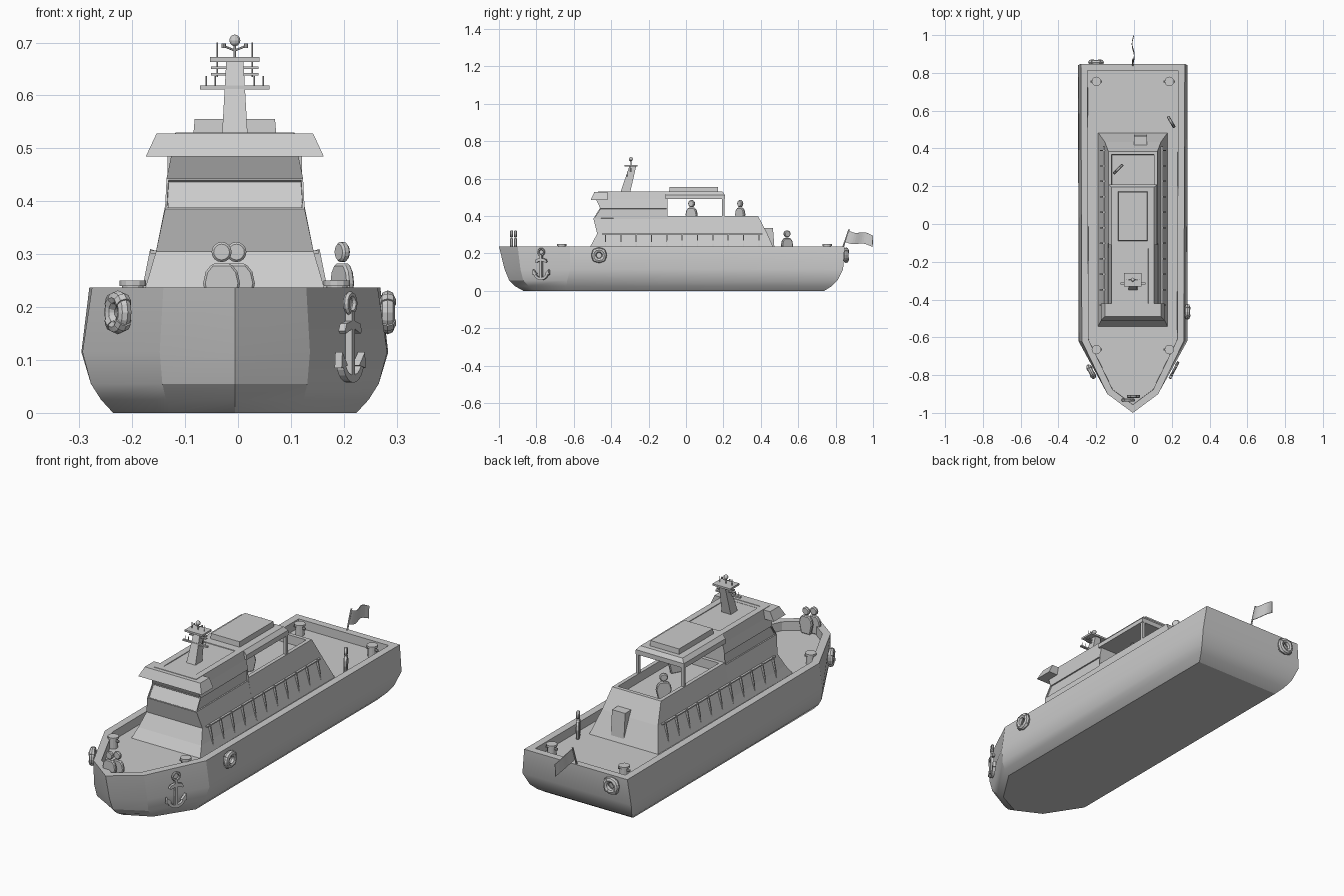
import bpy, bmesh, math
from mathutils import Matrix, Vector

if "Cube" in bpy.data.objects:
    bpy.data.objects.remove(bpy.data.objects["Cube"])

R = math.radians


def finish(name, bm, mat=Matrix()):
    bmesh.ops.recalc_face_normals(bm, faces=bm.faces)
    me = bpy.data.meshes.new(name)
    bm.to_mesh(me)
    bm.free()
    ob = bpy.data.objects.new(name, me)
    bpy.context.collection.objects.link(ob)
    ob.matrix_world = mat
    return ob


def loft_bm(rings):
    bm = bmesh.new()
    vs = [[bm.verts.new(p) for p in r] for r in rings]
    n = len(rings[0])
    for a, b in zip(vs, vs[1:]):
        for i in range(n):
            j = (i + 1) % n
            bm.faces.new((a[i], a[j], b[j], b[i]))
    bm.faces.new(vs[0][::-1])
    top = bm.faces.new(vs[-1])
    bmesh.ops.recalc_face_normals(bm, faces=bm.faces)
    return bm, top


def rect(z, x, y0, y1):
    return [(-x, y0, z), (x, y0, z), (x, y1, z), (-x, y1, z)]


def block(name, *secs):
    return finish(name, loft_bm([rect(*s) for s in secs])[0])


def sink(bm, face, rim, depth):
    bmesh.ops.inset_region(bm, faces=[face], thickness=rim, use_even_offset=True)
    bmesh.ops.inset_region(bm, faces=[face], thickness=0.001, depth=-depth)


def box(name, c, s, mat=Matrix()):
    bm = bmesh.new()
    bmesh.ops.create_cube(bm, size=1, matrix=Matrix.Translation(c) @ Matrix.Diagonal((*s, 1)))
    return finish(name, bm, mat)


def prism(name, pts, t, mat=Matrix()):
    return finish(name, loft_bm([[(x, y, z) for x, y in pts] for z in (-t / 2, t / 2)])[0], mat)


def rod(name, a, b, r, n=8, mat=Matrix()):
    a, b = Vector(a), Vector(b)
    bm = bmesh.new()
    rot = (b - a).to_track_quat('Z', 'Y').to_matrix().to_4x4()
    bmesh.ops.create_cone(bm, cap_ends=True, segments=n, radius1=r, radius2=r, depth=(b - a).length,
                          matrix=Matrix.Translation((a + b) / 2) @ rot)
    return finish(name, bm, mat)


def torus(name, R1, r, mat, n=16, m=8):
    bpy.ops.mesh.primitive_torus_add(major_radius=R1, minor_radius=r, major_segments=n, minor_segments=m)
    ob = bpy.context.object
    ob.name = name
    ob.matrix_world = mat
    return ob


def frame(pos, deg):
    # upright plane: local x along the surface, local y up, local z outward
    return Matrix.Translation(pos) @ Matrix.Rotation(R(deg), 4, 'Z') @ Matrix.Rotation(R(90), 4, 'X')


# hull with sunken deck: z, tip y, knee (x, y), shoulder (x, y), stern (x, y)
rings = []
for z, tip, kx, ky, sx, sy, tx, ty in [
        (0, -.87, .12, -.81, .23, -.64, .23, .74),
        (.025, -.915, .13, -.84, .253, -.64, .253, .78),
        (.055, -.945, .137, -.87, .272, -.635, .272, .81),
        (.115, -.97, .142, -.885, .288, -.62, .29, .84),
        (.237, -1, .135, -.9, .27, -.62, .275, .848)]:
    half = [(kx, ky, z), (sx, sy, z), (tx, ty, z)]
    rings.append([(0, tip, z)] + half + [(-x, y, w) for x, y, w in half[::-1]])
bm, top = loft_bm(rings)
sink(bm, top, .035, .042)
hull = finish("hull", bm)
bpy.context.view_layer.objects.active = hull
hull.select_set(True)
bpy.ops.object.shade_smooth_by_angle(angle=R(24))

# wheelhouse with recessed window band
bm, top = loft_bm([rect(.19, .185, -.545, -.1), rect(.24, .168, -.51, -.1), rect(.305, .149, -.475, -.1),
                   rect(.385, .132, -.495, -.1), rect(.443, .129, -.46, -.1), rect(.487, .12, -.48, -.1),
                   rect(.53, .112, -.47, -.1)])
band = [f for f in bm.faces if .40 < f.calc_center_median().z < .43 and f.normal.y < .5]
bmesh.ops.inset_individual(bm, faces=band, thickness=.005)
bmesh.ops.inset_individual(bm, faces=band, thickness=.001, depth=-.006)
sink(bm, top, .03, .003)
finish("wheelhouse", bm)
block("visor", (.485, .168, -.51, -.42), (.528, .148, -.49, -.42))

# aft cabin with open cockpit
bm, top = loft_bm([rect(.19, .185, -.1, .485), rect(.305, .149, -.1, .435), rect(.40, .13, -.1, .385)])
sink(bm, top, .018, .042)
finish("aft_cabin", bm)
block("companionway", (.2, .035, .39, .475), (.335, .035, .39, .465)).location.x = .04
block("canopy", (.49, .13, -.11, .208), (.512, .128, -.11, .208), (.53, .112, -.11, .195))
block("canopy_hatch", (.53, .078, -.09, .172), (.555, .076, -.088, .17))
for s in (-1, 1):
    box("canopy_post", (s * .12, .2, .445), (.014, .014, .1))
    # side ribs
    for i in range(11):
        m = frame((0, -.43 + i * .082, 0), 0)
        prism("cabin_rib", [(s * .18, .195), (s * .172, .25), (s * .16, .31), (s * .146, .305), (s * .165, .22)],
              .006, m)
    box("side_rail", (s * .154, -.02, .304), (.01, .86, .006))
    # bollards
    for y in (-.665, .755):
        rod("bollard", (s * .193, y, .19), (s * .193, y, .242), .02, 12)
        rod("bollard_cap", (s * .193, y, .24), (s * .193, y, .25), .025, 12)
        rod("bollard_bar", (s * .193 - .03, y, .23), (s * .193 + .03, y, .23), .006)

# mast leaning aft, with platform and aerials
block("mast", (.528, .024, -.35, -.298), (.668, .016, -.302, -.266))
box("mast_platform", (0, -.295, .668), (.094, .07, .009))
box("lower_yard", (0, -.315, .615), (.132, .012, .007))
for z in (.64, .652):
    box("upper_yard", (0, -.295, z), (.09, .012, .005))
for s in (-1, 1):
    rod("aerial_long", (s * .033, -.295, .635), (s * .033, -.295, .7), .0018, 6)
    for x in (.037, .054):
        rod("aerial_short", (s * x, -.315, .612), (s * x, -.315, .637), .0015, 6)
    rod("lamp_arm", (0, -.295, .685), (s * .02, -.295, .693), .002, 6)
    rod("arm_lamp", (s * .021, -.295, .69), (s * .021, -.295, .698), .004, 8)
rod("mast_top_rod", (0, -.295, .67), (0, -.295, .703), .0025, 6)
bm = bmesh.new()
bmesh.ops.create_uvsphere(bm, u_segments=10, v_segments=6, radius=.011, matrix=Matrix.Translation((0, -.295, .704)))
finish("mast_dome", bm)


# flat crew figures
def crew(x, y, z, deg):
    m = frame((x, y, z), deg)
    half = [(.024, 0), (.035, .05), (.03, .072), (.018, .087)]
    body = prism("crew_body", half + [(-a, b) for a, b in half[::-1]], .016, m)
    body.modifiers.new("bevel", 'BEVEL').width = .004
    head = rod("crew_head", (0, .109, -.008), (0, .109, .008), .019, 16, m)
    head.modifiers.new("bevel", 'BEVEL').width = .004


crew(-.025, -.932, .195, 0)
crew(.003, -.912, .195, 0)
crew(.203, .54, .195, -60)
crew(-.078, .29, .357, 45)
crew(.04, .03, .357, 60)

# lifebuoys with bands
for pos, deg in [((.289, -.465, .19), 90), ((-.221, -.782, .19), -63), ((-.195, .856, .19), 180)]:
    m = frame(pos, deg)
    torus("lifebuoy", .028, .0135, m)
    for k in range(4):
        a = R(45 + 90 * k)
        c, t = Vector((math.cos(a), math.sin(a), 0)) * .028, Vector((-math.sin(a), math.cos(a), 0)) * .007
        rod("lifebuoy_band", c - t, c + t, .0155, 8, m)

# anchor on the starboard bow
m = frame((.218, -.774, 0), 63)
torus("anchor_ring", .017, .006, m @ Matrix.Translation((0, .207, 0)), 14, 6)
box("anchor_shank", (0, .127, 0), (.013, .13, .014), m)
prism("anchor_stock", [(-.035, .155), (-.03, .15), (0, .161), (.03, .15), (.035, .155), (.028, .169), (0, .175),
                       (-.028, .169)], .014, m)
arc = [(.046 * math.sin(R(t)), .105 - .048 * math.cos(R(t))) for t in range(-75, 76, 15)]
inner = [(.036 * math.sin(R(t)), .107 - .036 * math.cos(R(t))) for t in range(75, -76, -15)]
prism("anchor_arms", arc + inner, .014, m)
for s in (-1, 1):
    prism("anchor_fluke", [(s * .05, .085), (s * .047, .115), (s * .024, .09)], .015, m)

# stern flag on a raked pole
rod("flag_pole", (0, .835, .22), (0, .872, .328), .004)
bm = bmesh.new()
cols = []
for i in range(13):
    t = i / 12
    w = math.sin(t * 2.2 * math.pi)
    cols.append([bm.verts.new((.006 * w, .87 - .02 * k + t * (.13 + .018 * k), .322 - .024 * t - .006 * w - .06 * k))
                 for k in (0, 1)])
for a, b in zip(cols, cols[1:]):
    bm.faces.new((a[0], b[0], b[1], a[1]))
flag = finish("flag", bm)
flag.modifiers.new("solid", 'SOLIDIFY').thickness = .003

# whole boat sits slightly to port of the centre line
for ob in bpy.data.objects:
    ob.matrix_world = Matrix.Translation((-.006, 0, 0)) @ ob.matrix_basis
